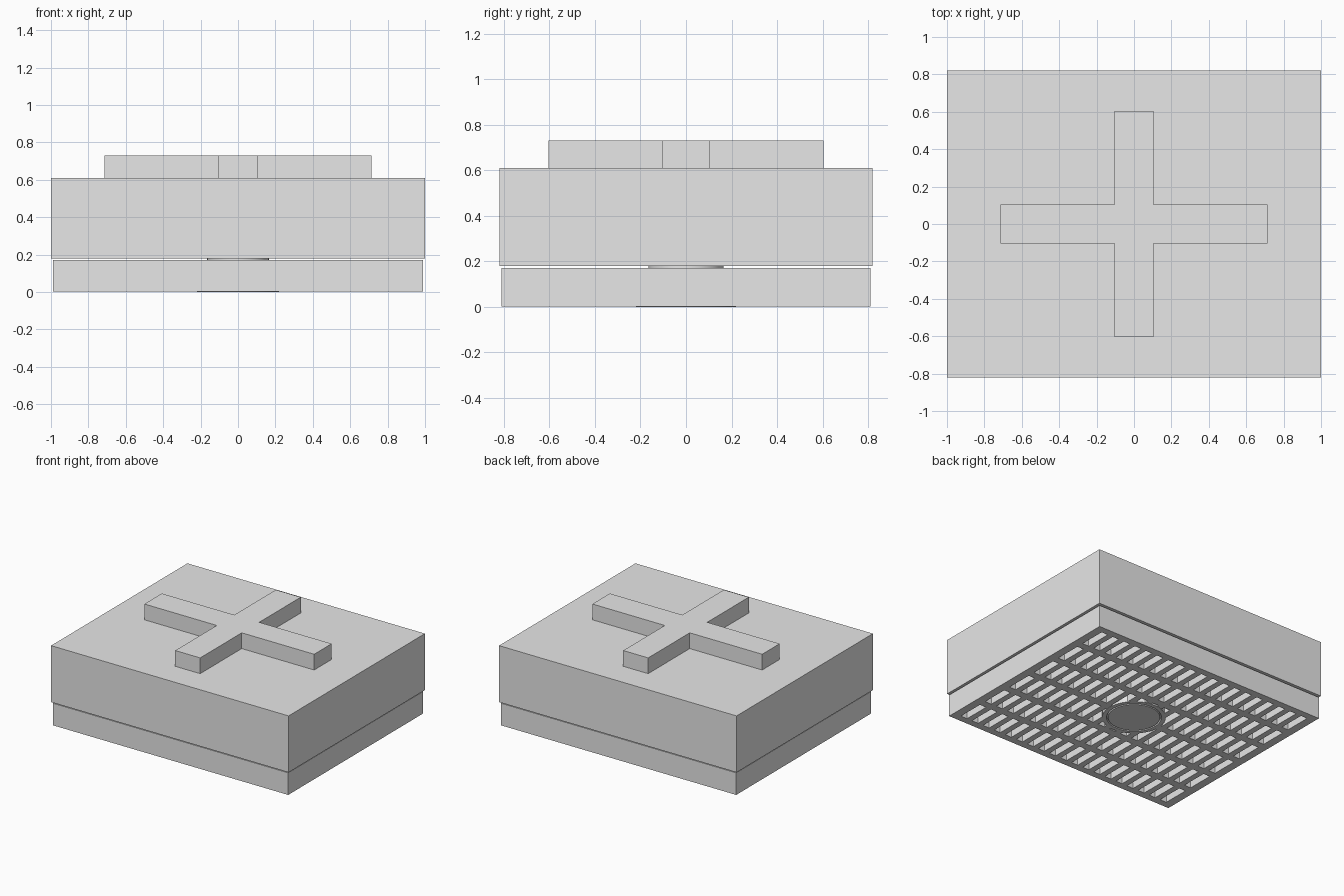
import bpy, bmesh, math

cube = bpy.data.objects.get("Cube")
if cube:
    bpy.data.objects.remove(cube, do_unlink=True)

grey = bpy.data.materials.new("light grey")
grey.use_nodes = True
grey.diffuse_color = (0.8, 0.8, 0.8, 1)
grey.node_tree.nodes["Principled BSDF"].inputs["Base Color"].default_value = (0.8, 0.8, 0.8, 1)


def finish(name, bm):
    bmesh.ops.recalc_face_normals(bm, faces=bm.faces)
    mesh = bpy.data.meshes.new(name)
    bm.to_mesh(mesh)
    bm.free()
    mesh.materials.append(grey)
    obj = bpy.data.objects.new(name, mesh)
    bpy.context.collection.objects.link(obj)
    return obj


def extrude_up(bm, height):
    new = bmesh.ops.extrude_face_region(bm, geom=bm.faces[:])["geom"]
    verts = [g for g in new if isinstance(g, bmesh.types.BMVert)]
    bmesh.ops.translate(bm, verts=verts, vec=(0, 0, height))


def prism(name, outline, z0, z1):
    bm = bmesh.new()
    bm.faces.new([bm.verts.new((x, y, z0)) for x, y in outline])
    extrude_up(bm, z1 - z0)
    return finish(name, bm)


def lathe(name, profile, steps=64):
    bm = bmesh.new()
    verts = [bm.verts.new((r, 0, z)) for r, z in profile]
    edges = [bm.edges.new(pair) for pair in zip(verts, verts[1:])]
    bmesh.ops.spin(bm, geom=verts + edges, cent=(0, 0, 0), axis=(0, 0, 1),
                   angle=math.tau, steps=steps)
    bmesh.ops.remove_doubles(bm, verts=bm.verts, dist=0.0005)
    return finish(name, bm)


def slot_lines(half, count, pitch, size):
    """Cell borders along one axis; odd cells are the slots."""
    lines = [-half]
    for i in range(count):
        c = (i - (count - 1) / 2) * pitch
        lines += [c - size / 2, c + size / 2]
    return lines + [half]


# Upper block
prism("upper_block", [(-1, -0.82), (1, -0.82), (1, 0.82), (-1, 0.82)], 0.18, 0.61)

# Raised cross: one arm corner repeated around the four quadrants
W, X, Y = 0.105, 0.715, 0.605
prism("raised_cross", [(X, -W), (X, W), (W, W), (W, Y), (-W, Y), (-W, W),
                       (-X, W), (-X, -W), (-W, -W), (-W, -Y), (W, -Y), (W, -W)], 0.61, 0.73)

# Slotted lower tray, open at every odd cell
xs = slot_lines(0.99, 19, 0.1, 0.055)
ys = slot_lines(0.81, 6, 0.262, 0.205)
bm = bmesh.new()
grid = [[bm.verts.new((x, y, 0.002)) for y in ys] for x in xs]
for i in range(len(xs) - 1):
    for j in range(len(ys) - 1):
        if not (i % 2 and j % 2):
            bm.faces.new((grid[i][j], grid[i + 1][j], grid[i + 1][j + 1], grid[i][j + 1]))
extrude_up(bm, 0.168)
tray = finish("slotted_tray", bm)

# Round opening for the hub
cutter = lathe("hub_cutter", [(0, -0.1), (0.21, -0.1), (0.21, 0.3), (0, 0.3)])
cutter.hide_render = True
cut = tray.modifiers.new("hub_opening", "BOOLEAN")
cut.operation = "DIFFERENCE"
cut.solver = "EXACT"
cut.object = cutter
bpy.context.view_layer.objects.active = tray
bpy.ops.object.modifier_apply(modifier=cut.name)
bpy.data.objects.remove(cutter, do_unlink=True)

# Hub with a grooved underside and a short spindle joining the block
hub = lathe("centre_hub", [(0, 0), (0.18, 0), (0.18, 0.02), (0.19, 0.02), (0.19, 0), (0.22, 0),
                           (0.22, 0.17), (0.165, 0.17), (0.165, 0.18), (0, 0.18)])
bpy.ops.object.select_all(action="DESELECT")
hub.select_set(True)
bpy.context.view_layer.objects.active = hub
bpy.ops.object.shade_smooth_by_angle(angle=math.radians(30))
